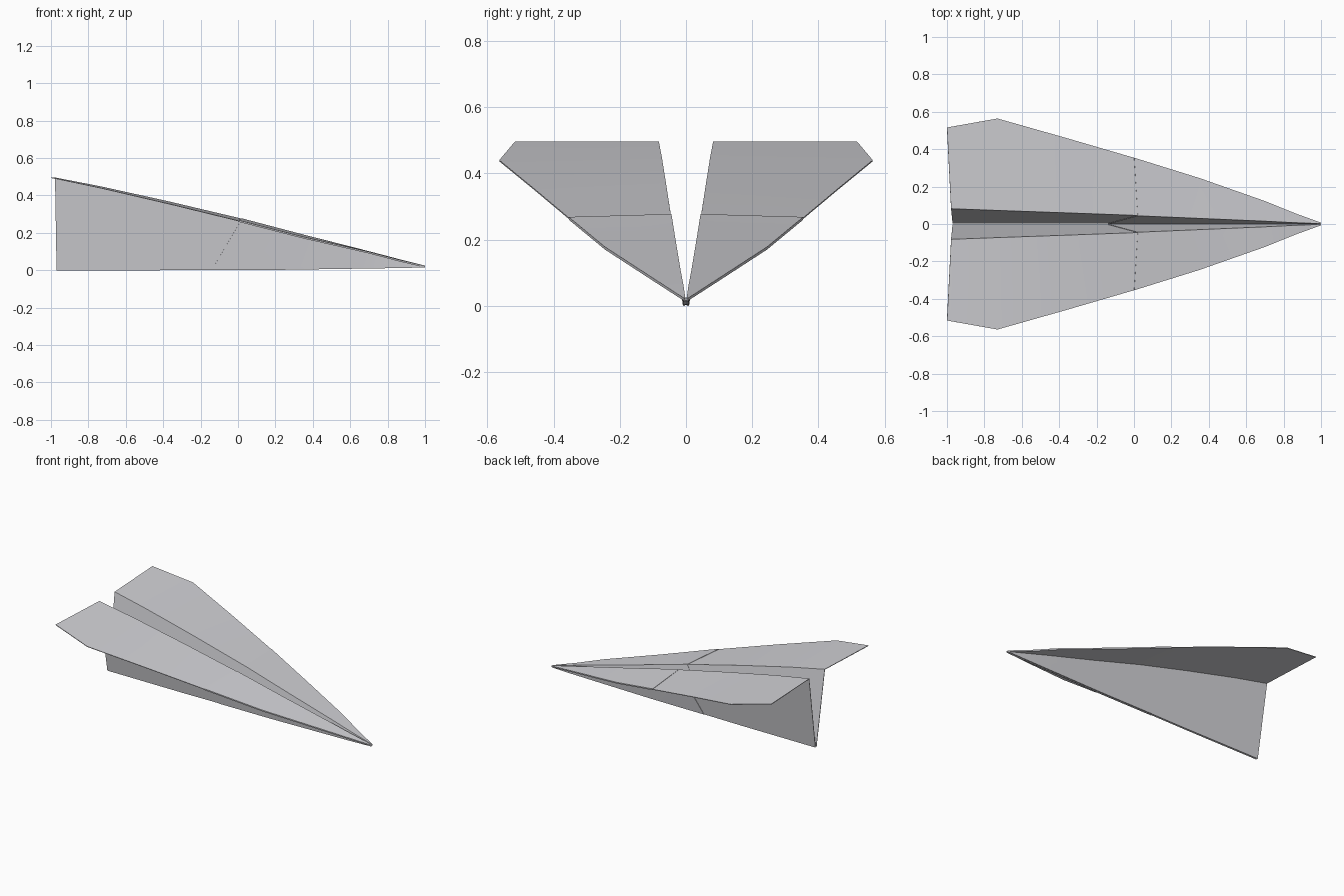
import bpy

if "Cube" in bpy.data.objects:
    bpy.data.objects.remove(bpy.data.objects["Cube"])

paper = bpy.data.materials.new("white_paper")
paper.diffuse_color = (0.65, 0.65, 0.68, 1.0)
paper.use_nodes = True
paper.node_tree.nodes["Principled BSDF"].inputs["Base Color"].default_value = paper.diffuse_color


def folded_sheet(name, stations, thickness):
    """Loft one folded half (keel, crease, wing edge), then mirror and thicken it."""
    verts = [p for s in stations for p in s]
    faces = []
    for i in range(len(stations) - 1):
        for j in range(2):
            a = i * 3 + j
            faces.append((a, a + 1, a + 4, a + 3))
    mesh = bpy.data.meshes.new(name)
    mesh.from_pydata(verts, [], faces)
    mesh.materials.append(paper)
    obj = bpy.data.objects.new(name, mesh)
    bpy.context.collection.objects.link(obj)
    solid = obj.modifiers.new("thickness", 'SOLIDIFY')
    solid.thickness = thickness
    solid.offset = 0
    mirror = obj.modifiers.new("mirror", 'MIRROR')
    mirror.use_axis = (False, True, False)
    mirror.use_mirror_merge = False
    bpy.ops.object.select_all(action='DESELECT')
    bpy.context.view_layer.objects.active = obj
    obj.select_set(True)
    bpy.ops.object.convert(target='MESH')
    bpy.ops.object.shade_smooth_by_angle(angle=0.5)
    return obj


# Shared section where the folded nose layers end
fold = ((-0.14, 0.005, 0.002), (0.02, 0.047, 0.274), (0.0, 0.354, 0.264))

# Rear wings and body: single thin sheet, open V at the tail
folded_sheet("rear_wings", [
    ((-0.97, 0.005, 0.0), (-0.978, 0.083, 0.494), (-1.0, 0.516, 0.495)),
    ((-0.74, 0.005, 0.0), (-0.73, 0.074, 0.446), (-0.73, 0.564, 0.438)),
    ((-0.42, 0.005, 0.0), (-0.36, 0.061, 0.364), (-0.36, 0.459, 0.352)),
    fold,
], 0.004)

# Nose: several folded layers, slightly thicker
folded_sheet("folded_nose", [
    fold,
    ((0.25, 0.005, 0.003), (0.35, 0.033, 0.187), (0.35, 0.245, 0.174)),
    ((0.65, 0.005, 0.009), (0.7, 0.018, 0.098), (0.7, 0.122, 0.094)),
    ((0.85, 0.005, 0.012), (0.86, 0.010, 0.056), (0.86, 0.057, 0.052)),
    ((0.995, 0.003, 0.015), (0.998, 0.004, 0.021), (1.0, 0.006, 0.019)),
], 0.009)
